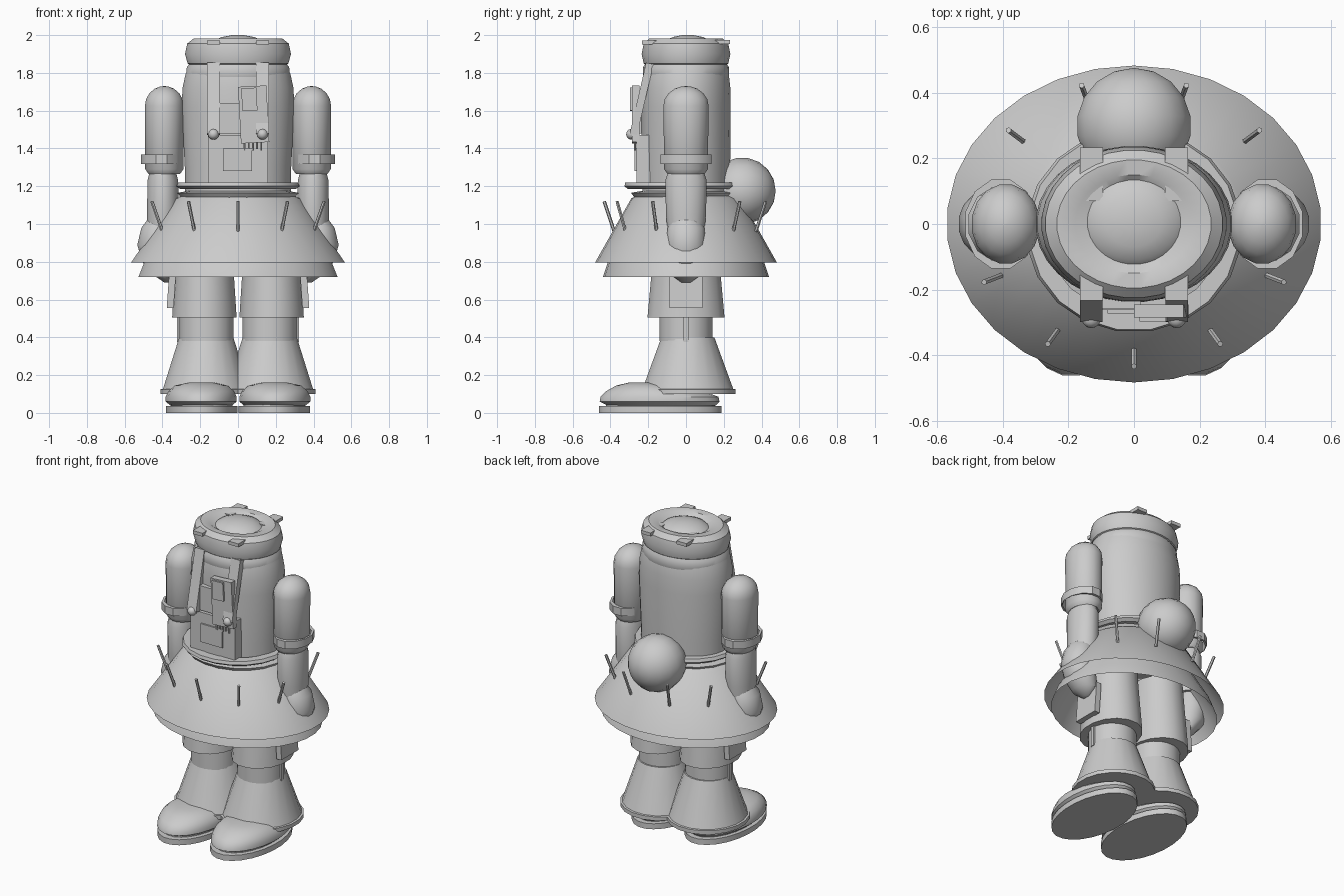
import bpy, bmesh, math
from mathutils import Vector, Matrix

cube = bpy.data.objects.get("Cube")
if cube:
    bpy.data.objects.remove(cube)

grey = bpy.data.materials.new("plain light grey")
grey.use_nodes = True
COLOUR = (0.6, 0.6, 0.6, 1)
grey.diffuse_color = COLOUR
grey.node_tree.nodes["Principled BSDF"].inputs["Base Color"].default_value = COLOUR


def finish(name, bm, angle=35):
    bmesh.ops.recalc_face_normals(bm, faces=bm.faces)
    mesh = bpy.data.meshes.new(name)
    bm.to_mesh(mesh)
    bm.free()
    obj = bpy.data.objects.new(name, mesh)
    bpy.context.collection.objects.link(obj)
    mesh.materials.append(grey)
    bpy.ops.object.select_all(action='DESELECT')
    obj.select_set(True)
    bpy.context.view_layer.objects.active = obj
    bpy.ops.object.shade_smooth_by_angle(angle=math.radians(angle))
    return obj


def loft(name, rings, x=0, y=0, segs=24, cap=True, loop=False):
    """Elliptical rings (rx, ry, z, dx, dy) joined into a tube."""
    bm = bmesh.new()
    rows = []
    for rx, ry, z, *shift in rings:
        dx, dy = (shift + [0, 0])[:2]
        turn = [2 * math.pi * (i + 0.5) / segs for i in range(segs)]
        rows.append([bm.verts.new((x + dx + rx * math.cos(a), y + dy + ry * math.sin(a), z))
                     for a in turn])
    pairs = list(zip(rows, rows[1:]))
    if loop:
        pairs.append((rows[-1], rows[0]))
    for low, high in pairs:
        for i in range(segs):
            j = (i + 1) % segs
            bm.faces.new((low[i], low[j], high[j], high[i]))
    if cap and not loop:
        bm.faces.new(rows[0])
        bm.faces.new(rows[-1])
    return finish(name, bm)


def block(name, low, high, tilt=0, axis='X'):
    """Box between two corners, turned about its own centre."""
    low, high = Vector(low), Vector(high)
    bm = bmesh.new()
    bmesh.ops.create_cube(bm, size=1)
    bm.transform(Matrix.Translation((low + high) / 2) @ Matrix.Rotation(math.radians(tilt), 4, axis)
                 @ Matrix.Diagonal((*(high - low), 1)))
    return finish(name, bm)


def ball(name, centre, radius, segs=16):
    bm = bmesh.new()
    bmesh.ops.create_uvsphere(bm, u_segments=segs, v_segments=segs // 2, radius=radius)
    bm.transform(Matrix.Translation(centre) @ Matrix.Rotation(math.pi / 2, 4, 'X'))
    return finish(name, bm, 50)


def rod(name, start, end, radius):
    start, end = Vector(start), Vector(end)
    bm = bmesh.new()
    bmesh.ops.create_cone(bm, cap_ends=True, segments=6, radius1=radius, radius2=radius,
                          depth=(end - start).length)
    bm.transform(Matrix.Translation((start + end) / 2)
                 @ (end - start).to_track_quat('Z', 'Y').to_matrix().to_4x4())
    return finish(name, bm)


# Trunk and the rolled cap on top
loft("trunk", [(.28, .23, 1.1), (.283, .235, 1.3), (.3, .238, 1.62), (.295, .236, 1.72),
               (.28, .228, 1.79), (.255, .21, 1.86)], segs=32)
loft("neck_roll", [(.26, .215, 1.75), (.278, .23, 1.78), (.272, .228, 1.83), (.25, .21, 1.86)], segs=32)
loft("cap_roll", [(.235, .195, 1.83), (.268, .225, 1.85), (.282, .236, 1.9), (.27, .225, 1.955),
                  (.235, .195, 1.983), (.18, .15, 1.98), (.13, .12, 1.955)], segs=32)
loft("cap_dome", [(.15, .135, 1.955), (.13, .12, 1.972), (.085, .08, 1.99), (.03, .03, 2.0)],
     y=.01, segs=24)

# Skirts and belt
loft("outer_skirt", [(.3, .26, 1.15), (.335, .29, 1.135), (.57, .482, .795)], segs=30, cap=False)
loft("inner_skirt", [(.3, .25, 1.1), (.5, .415, .795), (.53, .44, .72)], segs=30, cap=False)
loft("belt", [(.27, .25, 1.185), (.31, .29, 1.185), (.33, .31, 1.2), (.32, .305, 1.22),
              (.27, .25, 1.22)], y=-.02, segs=20, loop=True)
loft("lower_belt", [(.27, .23, 1.14), (.305, .265, 1.14), (.325, .285, 1.165), (.27, .23, 1.175)],
     y=-.01, segs=20, loop=True)

# Pegs leaning outward around the skirt
pegs = [(0, -.38), (.23, -.32), (.4, -.155), (.335, .25), (.14, .37)]
for px, py in pegs:
    for side in ((1, -1) if px else (1,)):
        base = Vector((side * px, py, .96))
        lean = Vector((side * px, py, 0)) * .14
        rod("skirt_peg", base, base + lean + Vector((0, 0, .16)), .009)

# Tail ball
ball("tail_ball", (0, .298, 1.175), .177, 18)

# Chest plates and hanging pouch
block("chest_plate", (-.16, -.262, 1.2), (.16, -.19, 1.47))
block("lower_panel", (-.08, -.272, 1.28), (.075, -.25, 1.4))
block("upper_panel", (-.1, -.258, 1.48), (.02, -.21, 1.64))
block("pouch", (.008, -.285, 1.43), (.158, -.245, 1.73), -3, 'Y')
block("pouch_front", (.02, -.297, 1.6), (.1, -.28, 1.72), -3, 'Y')
for i in range(5):
    rod("pouch_fringe", (.035 + i * .022, -.27, 1.45), (.035 + i * .022, -.27, 1.39 + .008 * (i % 2)), .006)

for s in (-1, 1):
    # Straps, buttons and cap tabs
    block("strap", (s * .13 - .034, -.255, 1.47), (s * .13 + .034, -.215, 1.855), -13)
    ball("strap_button", (s * .13, -.288, 1.475), .029, 12)
    block("front_cap_tab", (s * .13 - .035, -.232, 1.95), (s * .13 + .035, -.13, 1.972))
    block("back_cap_tab", (s * .13 - .035, .07, 1.952), (s * .13 + .035, .232, 1.974))

    # Arm: rounded sleeve, cuff, forearm and hand
    dome = [(.105 * math.cos(t), .122 * math.cos(t), 1.625 + .105 * math.sin(t))
            for t in (0, .35, .7, 1.05, 1.35, 1.55)]
    loft("sleeve", [(.085, .1, 1.265), (.103, .118, 1.29)] + dome, x=s * .39, segs=16)
    loft("sleeve_cuff", [(.11, .125, 1.318), (.112, .14, 1.318), (.112, .14, 1.368), (.1, .115, 1.368)],
         x=s * .405, segs=12, loop=True)
    loft("forearm", [(.085, .1, .97), (.085, .108, 1.05), (.083, .112, 1.23), (.07, .095, 1.28)],
         x=s * .398, segs=16)
    loft("hand", [(.025, .025, .69, -s * .06), (.07, .08, .73, -s * .045), (.095, .1, .8, -s * .01),
                  (.1, .105, .89, s * .01), (.088, .1, .98), (.06, .07, 1.03, -s * .01)],
         x=s * .425, segs=16)

    # Leg: trouser, shin and flared boot
    loft("trouser", [(.15, .165, .95), (.16, .188, .72), (.174, .208, .505)], x=s * .178, segs=16)
    loft("shin", [(.145, .142, .38), (.145, .142, .52)], x=s * .168, segs=20)
    loft("boot_flare", [(.245, .255, .1), (.245, .255, .125), (.232, .243, .127), (.145, .142, .4)],
         x=s * .168, y=.01, segs=20)
    block("hip_pouch", (s * .352 - .018, -.087, .555), (s * .352 + .018, .087, .76), s * -4, 'Y')
    block("shin_bar", (s * .312 - .012, -.012, .375), (s * .312 + .012, .012, .51))

    # Shoe and sole, rounded toe forward
    loft("shoe", [(.165, .29, .04, 0, -.13), (.19, .32, .06, 0, -.14), (.19, .315, .085, 0, -.14),
                  (.175, .26, .115, 0, -.165), (.14, .17, .145, 0, -.2), (.07, .09, .16, 0, -.215)],
         x=s * .195, segs=24)
    loft("sole", [(.19, .327, 0), (.19, .327, .036)], x=s * .192, y=-.137, segs=24)
    loft("welt", [(.165, .29, .03), (.165, .29, .05)], x=s * .192, y=-.135, segs=24)
